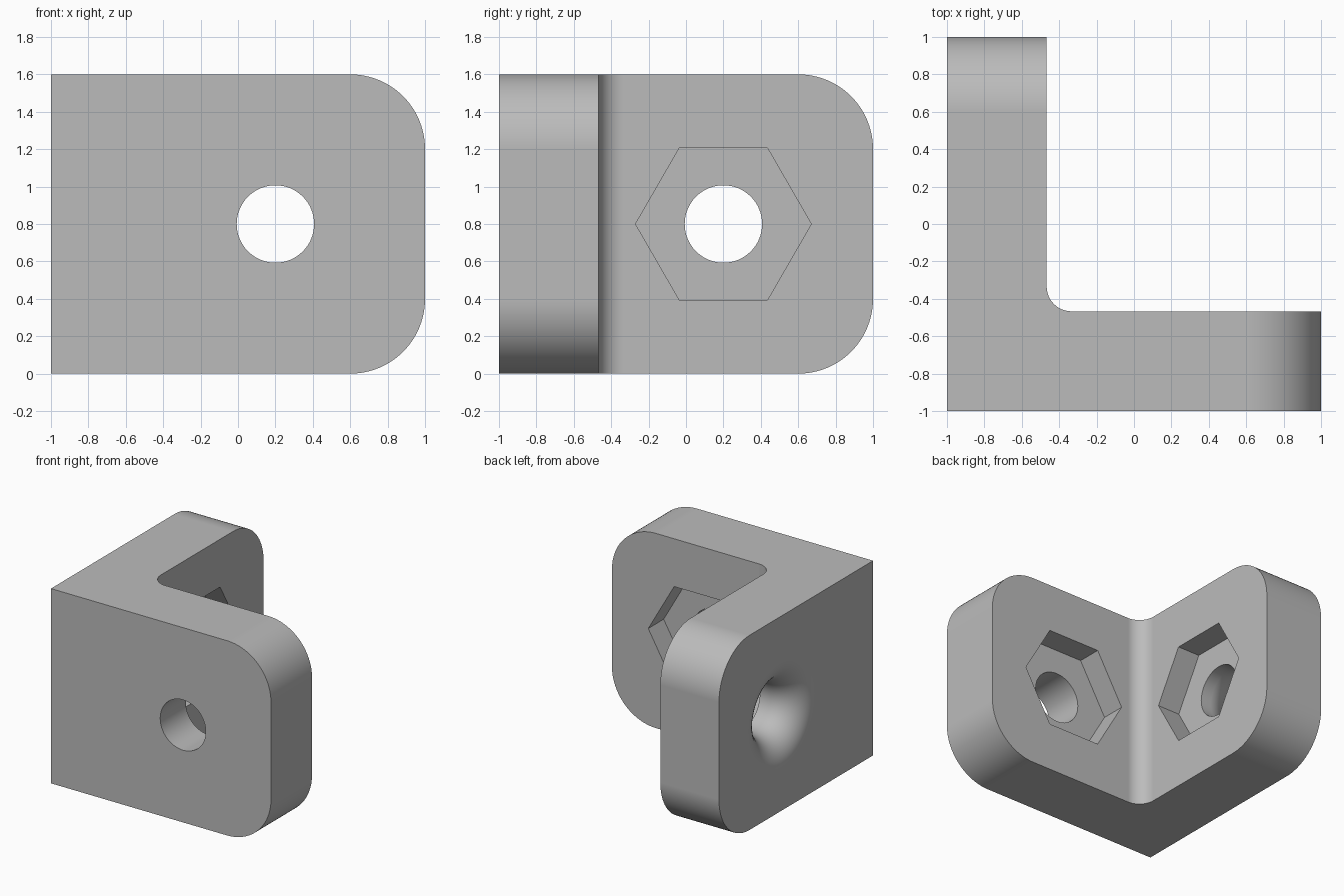
import bpy
import bmesh
from math import cos, sin, pi, radians
from mathutils import Matrix, Vector

WALL = -0.467          # inner face of both plates
HOLE = 0.207           # bolt hole radius
FLARE = 0.24           # rounding radius of the flared mouth
HEIGHT = 1.6

cube = bpy.data.objects.get("Cube")
if cube:
    bpy.data.objects.remove(cube)

grey = bpy.data.materials.new("plain_grey")
grey.use_nodes = True
colour = (0.5, 0.5, 0.5, 1)
grey.diffuse_color = colour
grey.node_tree.nodes["Principled BSDF"].inputs["Base Color"].default_value = colour


def make_object(name, bm):
    bmesh.ops.recalc_face_normals(bm, faces=bm.faces)
    mesh = bpy.data.meshes.new(name)
    bm.to_mesh(mesh)
    bm.free()
    mesh.materials.append(grey)
    obj = bpy.data.objects.new(name, mesh)
    bpy.context.collection.objects.link(obj)
    return obj


def round_edges(bm, test, radius, segments):
    edges = [e for e in bm.edges if test(*(v.co for v in e.verts))]
    bmesh.ops.bevel(bm, geom=edges, offset=radius, segments=segments,
                    profile=0.5, affect='EDGES', clamp_overlap=False)


def lathe_cutter(name, rings, sides, matrix):
    """Solid of stacked rings (distance, radius) along local z."""
    bm = bmesh.new()
    loops = [[bm.verts.new((r * cos(2 * pi * i / sides), r * sin(2 * pi * i / sides), z))
              for i in range(sides)] for z, r in rings]
    for a, b in zip(loops, loops[1:]):
        for i in range(sides):
            j = (i + 1) % sides
            bm.faces.new((a[i], a[j], b[j], b[i]))
    bm.faces.new(loops[0])
    bm.faces.new(loops[-1])
    bm.transform(matrix)
    obj = make_object(name, bm)
    obj.hide_render = True
    return obj


# Angle bracket: extruded L outline
outline = [(-1, -1), (1, -1), (1, WALL), (WALL, WALL), (WALL, 1), (-1, 1)]
bm = bmesh.new()
base = bm.faces.new([bm.verts.new((x, y, 0)) for x, y in outline])
top = bmesh.ops.extrude_face_region(bm, geom=[base])
bmesh.ops.translate(bm, vec=Vector((0, 0, HEIGHT)),
                    verts=[v for v in top["geom"] if isinstance(v, bmesh.types.BMVert)])

# Rounded plate corners and the inner fillet
round_edges(bm, lambda a, b: a.z == b.z and ((a.x == b.x == 1) or (a.y == b.y == 1)), 0.4, 24)
round_edges(bm, lambda a, b: abs(a.z - b.z) > 1.5
            and all(abs(c - WALL) < 1e-4 for c in (a.x, b.x, a.y, b.y)), 0.133, 12)
bracket = make_object("angle_bracket", bm)

# Cutters: hexagonal nut pockets, a plain hole and a flared hole
to_front = Matrix.Translation((0.2, 0, 0.8)) @ Matrix.Rotation(radians(90), 4, 'X')
to_side = (Matrix.Translation((0, 0.2, 0.8)) @ Matrix.Rotation(radians(-90), 4, 'Z')
           @ Matrix.Rotation(radians(90), 4, 'X'))
pocket = [(0.3, 0.47), (0.667, 0.47)]
plain = [(0.6, HOLE), (1.1, HOLE)]
arc = [k * pi / 24 for k in range(13)]
flared = ([(0.6, HOLE)]
          + [(1 - FLARE + FLARE * sin(t), HOLE + FLARE - FLARE * cos(t)) for t in arc]
          + [(1.1, HOLE + FLARE)])
cutters = [
    lathe_cutter("front_nut_pocket_cutter", pocket, 6, to_front),
    lathe_cutter("side_nut_pocket_cutter", pocket, 6, to_side),
    lathe_cutter("front_hole_cutter", plain, 64, to_front),
    lathe_cutter("side_flared_hole_cutter", flared, 64, to_side),
]

bpy.ops.object.select_all(action='DESELECT')
bracket.select_set(True)
bpy.context.view_layer.objects.active = bracket
for cutter in cutters:
    cut = bracket.modifiers.new(cutter.name, 'BOOLEAN')
    cut.operation = 'DIFFERENCE'
    cut.solver = 'EXACT'
    cut.object = cutter
    bpy.ops.object.modifier_apply(modifier=cut.name)
for cutter in cutters:
    bpy.data.objects.remove(cutter)

# Smooth curves, flat plates
bpy.ops.object.shade_smooth_by_angle(angle=radians(30))
weighted = bracket.modifiers.new("flat_plate_normals", 'WEIGHTED_NORMAL')
weighted.keep_sharp = True
weighted.weight = 100
